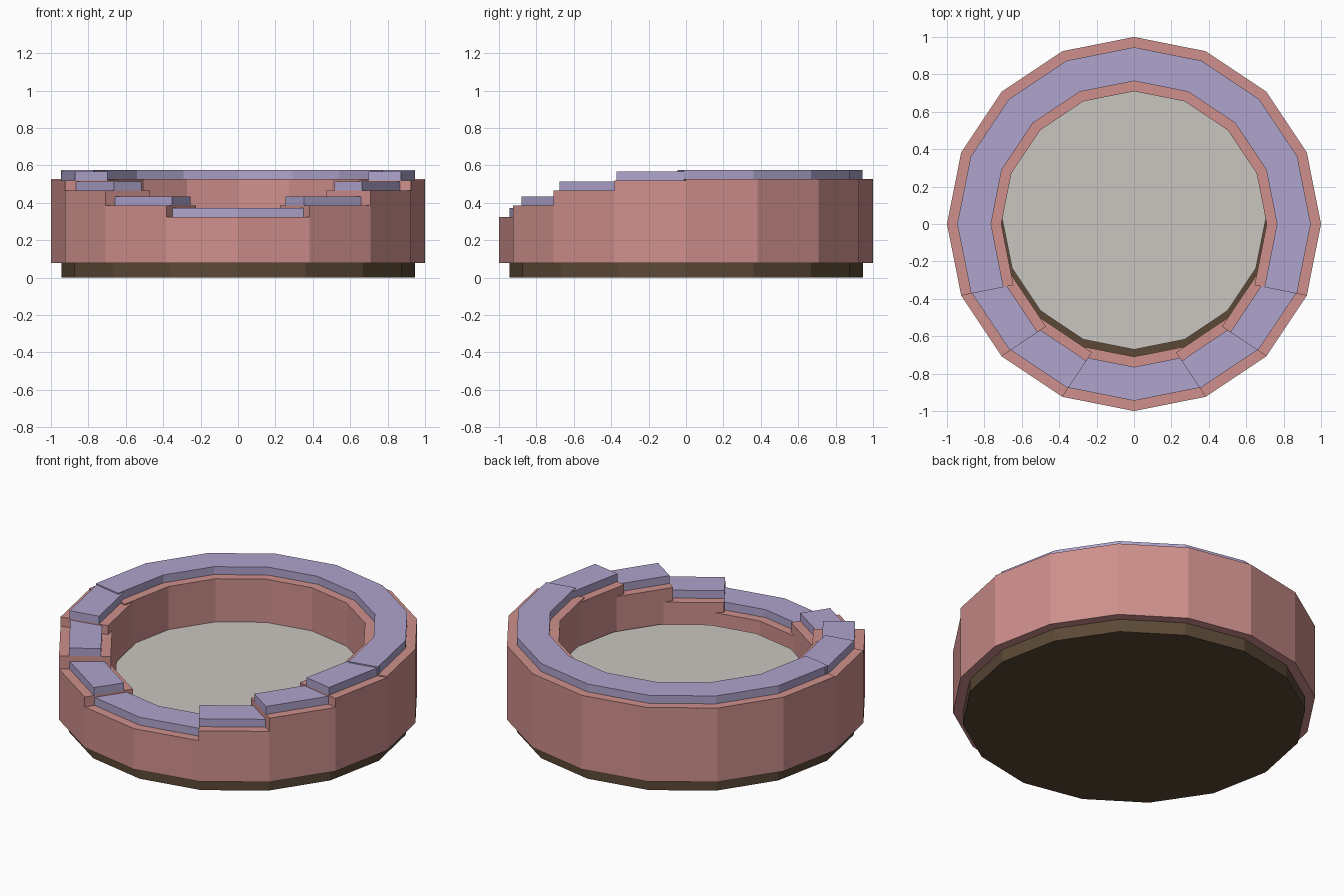
import bpy, bmesh, math
from mathutils import Vector

if "Cube" in bpy.data.objects:
    bpy.data.objects.remove(bpy.data.objects["Cube"])

SIDES = 16
STEP = 2 * math.pi / SIDES


def material(name, rgb):
    m = bpy.data.materials.new(name)
    m.diffuse_color = (*rgb, 1)
    m.use_nodes = True
    m.node_tree.nodes["Principled BSDF"].inputs["Base Color"].default_value = m.diffuse_color
    return m


PINK = material("pink_stone", (0.62, 0.28, 0.265))
LILAC = material("lilac_cap", (0.43, 0.37, 0.61))
BROWN = material("dark_brown", (0.105, 0.066, 0.037))
GREY = material("warm_grey", (0.59, 0.565, 0.525))


def finish(name, bm, mat):
    bmesh.ops.recalc_face_normals(bm, faces=bm.faces)
    me = bpy.data.meshes.new(name)
    bm.to_mesh(me)
    bm.free()
    me.materials.append(mat)
    ob = bpy.data.objects.new(name, me)
    bpy.context.collection.objects.link(ob)
    return ob


def direction(k):
    return Vector((math.cos(k * STEP), math.sin(k * STEP), 0))


def rail(k0, k1, inset):
    """Rim corners k0..k1 moved inward: mitred inside, square at both ends."""
    pts = []
    for k in range(k0, k1 + 1):
        if k == k0:
            off = direction(k + 0.5) * inset
        elif k == k1:
            off = direction(k - 0.5) * inset
        else:
            off = direction(k) * inset / math.cos(STEP / 2)
        pts.append(direction(k) - off)
    return pts


def wall_piece(name, k0, k1, inset_out, inset_in, z0, z1, mat):
    bm = bmesh.new()
    outer, inner = rail(k0, k1, inset_out), rail(k0, k1, inset_in)
    rings = []
    for o, i in zip(outer, inner):
        rings.append([bm.verts.new((p.x, p.y, z)) for p, z in
                      ((o, z0), (i, z0), (i, z1), (o, z1))])
    for a, b in zip(rings, rings[1:]):
        for j in range(4):
            n = (j + 1) % 4
            bm.faces.new((a[j], a[n], b[n], b[j]))
    bm.faces.new(rings[0])
    bm.faces.new(rings[-1])
    return finish(name, bm, mat)


# Stepped wall: corner range and height of each piece, lowest at the front
pieces = [
    ("back", 0, 8, 0.527),
    ("upper_step_right", -1, 0, 0.52),
    ("upper_step_left", 8, 9, 0.52),
    ("middle_step_right", -2, -1, 0.465),
    ("middle_step_left", 9, 10, 0.465),
    ("lower_step_right", -3, -2, 0.385),
    ("lower_step_left", 10, 11, 0.385),
    ("front", 11, 13, 0.325),
]
for name, k0, k1, h in pieces:
    wall_piece(name + "_wall", k0, k1, 0.0, 0.285, 0.078, h, PINK)
    wall_piece(name + "_cap", k0, k1, 0.054, 0.231, h, h + 0.048, LILAC)


def disc(bm, r, z, y=0.0):
    return bm.faces.new([bm.verts.new(direction(k) * r + Vector((0, y, z)))
                         for k in range(SIDES)])


# Base plinth
bm = bmesh.new()
face = disc(bm, 0.945, 0)
out = bmesh.ops.extrude_face_region(bm, geom=[face], use_keep_orig=True)
bmesh.ops.translate(bm, vec=(0, 0, 0.08),
                    verts=[g for g in out["geom"] if isinstance(g, bmesh.types.BMVert)])
finish("base", bm, BROWN)

# Inner floor, set slightly back so a thin gap shows at the front
bm = bmesh.new()
disc(bm, 0.706, 0.265, 0.035)
finish("inner_floor", bm, GREY)
